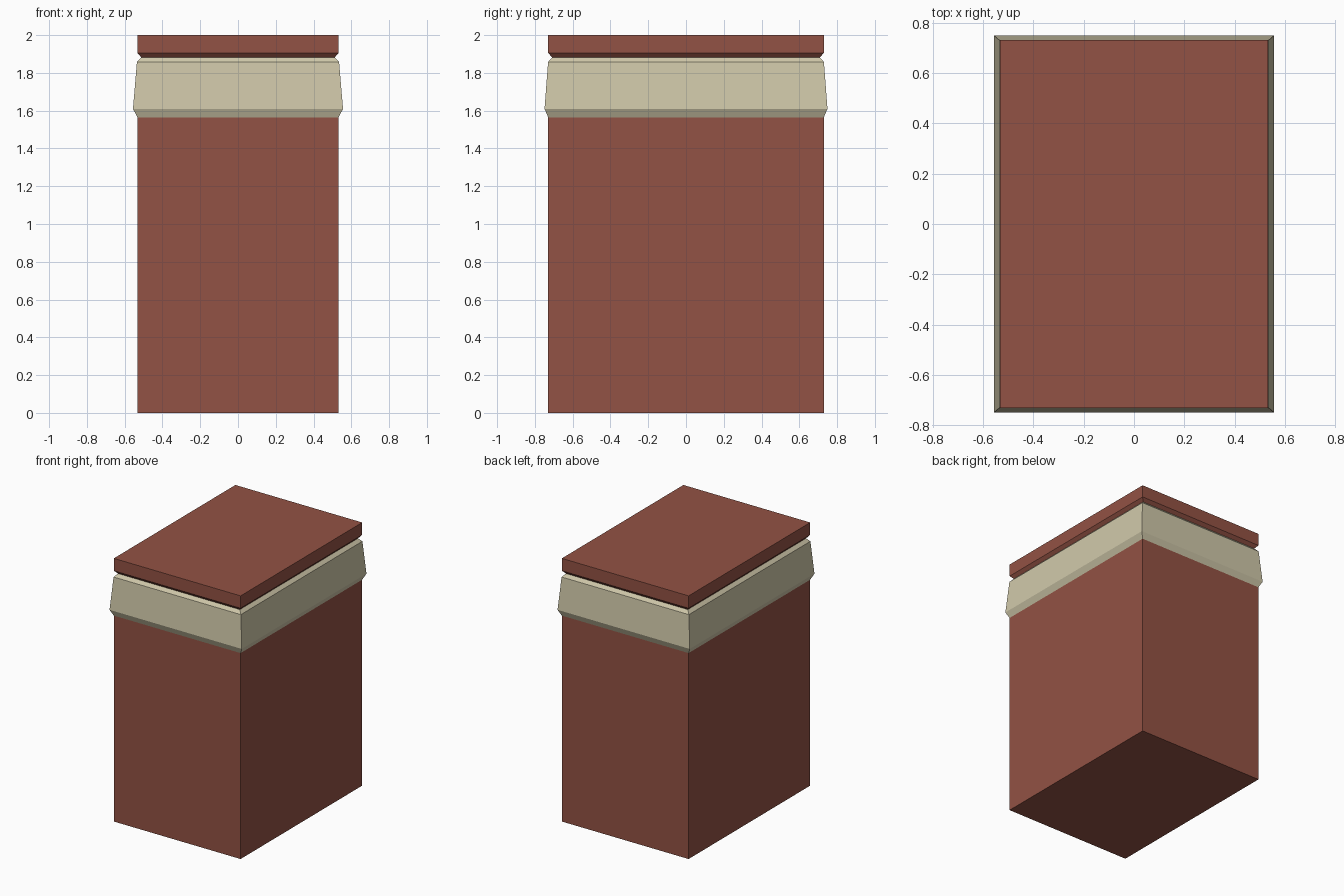
import bpy, bmesh

if "Cube" in bpy.data.objects:
    bpy.data.objects.remove(bpy.data.objects["Cube"])

HX, HY = 0.533, 0.73  # half sizes of the main block


def material(name, rgb):
    m = bpy.data.materials.new(name)
    m.diffuse_color = (*rgb, 1)
    m.use_nodes = True
    m.node_tree.nodes["Principled BSDF"].inputs["Base Color"].default_value = m.diffuse_color
    return m


brick = material("brick_red", (0.29, 0.085, 0.058))
cream = material("cream", (0.63, 0.58, 0.40))


def stack(name, profile, mat, cap_bottom=False, cap_top=False):
    """Skin rectangular rings; profile holds (x offset, y offset, height)."""
    bm = bmesh.new()
    rings = []
    for ox, oy, z in profile:
        x, y = HX + ox, HY + oy
        rings.append([bm.verts.new((sx * x, sy * y, z))
                      for sx, sy in ((-1, -1), (1, -1), (1, 1), (-1, 1))])
    for a, b in zip(rings, rings[1:]):
        for i in range(4):
            j = (i + 1) % 4
            bm.faces.new((a[i], a[j], b[j], b[i]))
    if cap_bottom:
        bm.faces.new(rings[0][::-1])
    if cap_top:
        bm.faces.new(rings[-1])
    me = bpy.data.meshes.new(name)
    bm.to_mesh(me)
    bm.free()
    me.materials.append(mat)
    ob = bpy.data.objects.new(name, me)
    bpy.context.collection.objects.link(ob)
    return ob


# Main block
stack("chimney_body", [(0, 0, 0), (0, 0, 1.565)], brick, cap_bottom=True)

# Flared collar that tapers inward toward the top
stack("cream_collar", [(0, 0, 1.565), (0.023, 0.019, 1.61),
                       (0.002, 0, 1.858), (-0.021, -0.021, 1.882)], cream)

# Top slab with an undercut groove
stack("top_slab", [(-0.021, -0.021, 1.882), (0, 0, 1.906), (0, 0, 2.0)],
      brick, cap_top=True)
